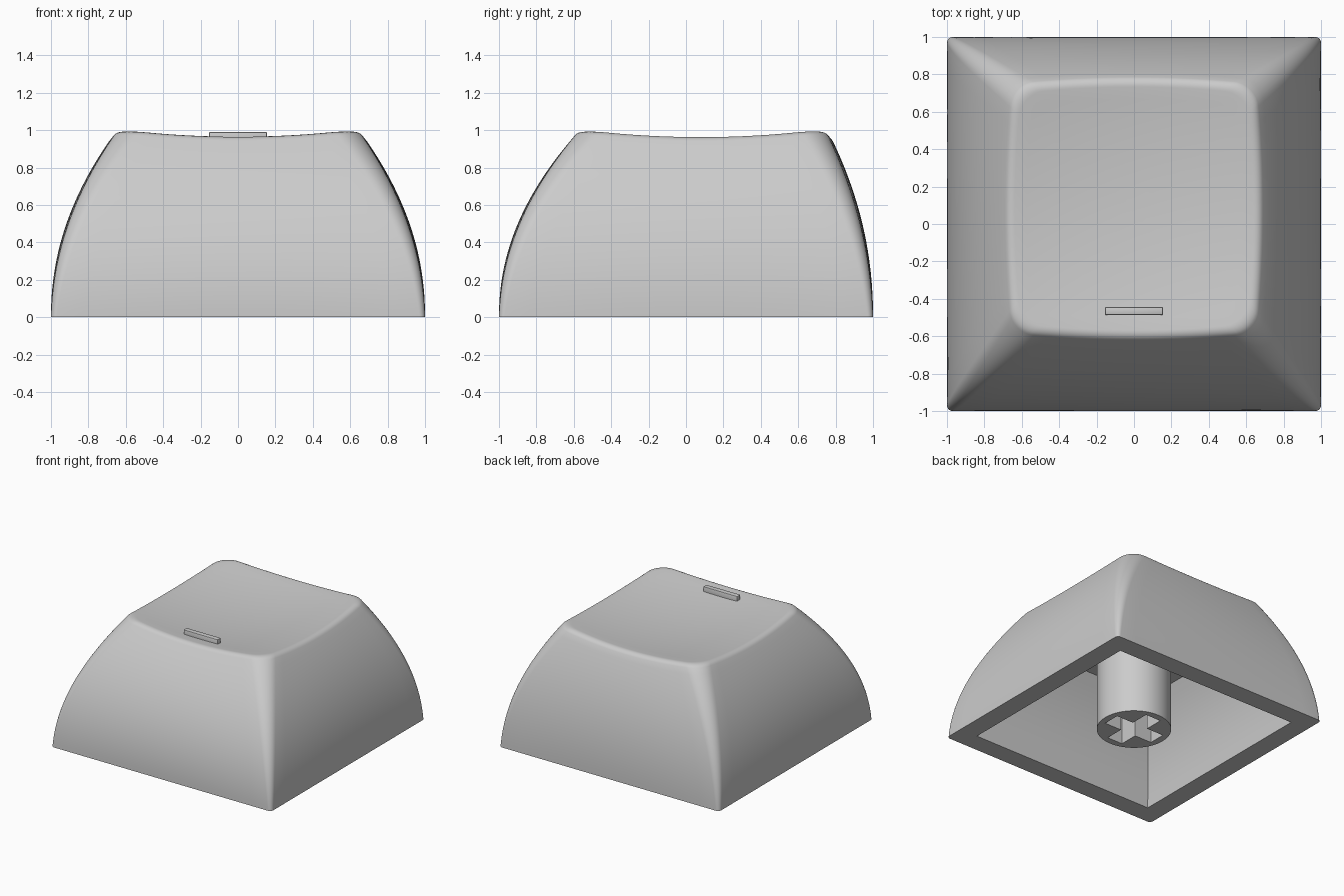
import bpy, bmesh
from math import sin, cos, pi, radians

cube = bpy.data.objects.get("Cube")
if cube:
    bpy.data.objects.remove(cube)

# One plain grey plastic
grey = bpy.data.materials.new("grey_plastic")
grey.use_nodes = True
colour = (0.6, 0.6, 0.6, 1)
grey.diffuse_color = colour
grey.node_tree.nodes["Principled BSDF"].inputs["Base Color"].default_value = colour

DISH_Y = 0.08      # centre of the dished top
FILLET = 0.06      # rounding of the top rim
WALL = 0.16


def finish(bm, name):
    bmesh.ops.recalc_face_normals(bm, faces=bm.faces)
    mesh = bpy.data.meshes.new(name)
    bm.to_mesh(mesh)
    bm.free()
    mesh.materials.append(grey)
    obj = bpy.data.objects.new(name, mesh)
    bpy.context.collection.objects.link(obj)
    return obj


def shade(obj, degrees):
    bpy.ops.object.select_all(action='DESELECT')
    obj.select_set(True)
    bpy.context.view_layer.objects.active = obj
    bpy.ops.object.shade_smooth_by_angle(angle=radians(degrees))


def dish(x, y):
    return 0.917 + 0.11 * (x * x + (y - DISH_Y) ** 2)


def outline(hx, y0, y1, r, bulge, arc=8, side=14):
    """Rounded rectangle whose sides bow outwards."""
    corners = [(hx - r, y1 - r), (r - hx, y1 - r), (r - hx, y0 + r), (hx - r, y0 + r)]
    arcs = [[(cx + r * cos(q * pi / 2 + k / arc * pi / 2),
              cy + r * sin(q * pi / 2 + k / arc * pi / 2)) for k in range(arc + 1)]
            for q, (cx, cy) in enumerate(corners)]
    pts = []
    for q in range(4):
        (ax, ay), (bx, by) = arcs[q][-1], arcs[(q + 1) % 4][0]
        pts += arcs[q]
        pts += [(ax + (bx - ax) * k / side, ay + (by - ay) * k / side) for k in range(1, side)]
    mid, hy = (y0 + y1) / 2, (y1 - y0) / 2
    return [(x + bulge * x / hx * (1 - ((y - mid) / hy) ** 2),
             y + bulge * (y - mid) / hy * (1 - (x / hx) ** 2)) for x, y in pts]


def section(s, inset=0.0, sharp=False):
    """Cap outline at height fraction s, shrunk by inset."""
    bulge = 0 if sharp else 0.035 * s
    e = s ** 2.1
    trim = inset + bulge
    r = 0 if sharp else 0.03 + 0.09 * s
    return outline(1 - 0.31 * e - trim, -(1 - 0.38 * e) + trim,
                   1 - 0.215 * e - trim, r, bulge)


# Cap shell: inner wall, rim, outer wall, rounded edge, dished top
rings = []
for k in range(10, -1, -1):
    s = 0.83 * k / 10
    rings.append([(x, y, s * 0.93) for x, y in section(s, WALL, True)])
for k in range(25):
    s = k / 24
    edge = section(1)
    rings.append([(x, y, s * (dish(*e) - FILLET * 0.5))
                  for (x, y), e in zip(section(s), edge)])
for k in range(1, 7):
    a = radians(30 + 60 * k / 6)
    rings.append([(x, y, dish(x, y) - FILLET * (1 - sin(a)))
                  for x, y in section(1, FILLET * (cos(radians(30)) - cos(a)))])
rim = rings[-1]
for k in range(9, 0, -1):
    f = k / 10
    ring = [(x * f, DISH_Y + (y - DISH_Y) * f) for x, y, z in rim]
    rings.append([(x, y, dish(x, y)) for x, y in ring])

bm = bmesh.new()
loops = [[bm.verts.new(p) for p in ring] for ring in rings]
n = len(loops[0])
for lo, hi in zip(loops, loops[1:]):
    for i in range(n):
        j = (i + 1) % n
        bm.faces.new((lo[i], lo[j], hi[j], hi[i]))
bm.faces.new(loops[0])
centre = bm.verts.new((0, DISH_Y, dish(0, DISH_Y)))
for i in range(n):
    bm.faces.new((loops[-1][i], loops[-1][(i + 1) % n], centre))
bmesh.ops.remove_doubles(bm, verts=bm.verts, dist=1e-5)
shade(finish(bm, "cap_shell"), 35)

# Stem with a cross-shaped socket in its lower end
bm = bmesh.new()
bmesh.ops.create_cone(bm, cap_ends=True, segments=64, radius1=0.28, radius2=0.28, depth=0.8)
bmesh.ops.translate(bm, verts=bm.verts, vec=(0, 0, 0.4))
stem = finish(bm, "stem")

bm = bmesh.new()
arm, half = 0.225, 0.07
cross = []
for q in range(4):
    c, s = round(cos(q * pi / 2)), round(sin(q * pi / 2))
    for x, y in ((arm, -half), (arm, half), (half, half)):
        cross.append(bm.verts.new((x * c - y * s, x * s + y * c, -0.1)))
face = bm.faces.new(cross)
top = bmesh.ops.extrude_face_region(bm, geom=[face])["geom"]
bmesh.ops.translate(bm, verts=[v for v in top if isinstance(v, bmesh.types.BMVert)],
                    vec=(0, 0, 0.6))
cutter = finish(bm, "socket_cutter")
cutter.hide_render = True
cut = stem.modifiers.new("socket", 'BOOLEAN')
cut.operation = 'DIFFERENCE'
cut.solver = 'EXACT'
cut.object = cutter
shade(stem, 30)
bpy.ops.object.modifier_apply(modifier=cut.name)
bpy.data.objects.remove(cutter)
shade(stem, 30)

# Raised finger bar near the front of the dish
bm = bmesh.new()
bmesh.ops.create_cube(bm, size=1)
bmesh.ops.scale(bm, verts=bm.verts, vec=(0.31, 0.042, 0.07))
bmesh.ops.translate(bm, verts=bm.verts, vec=(0, -0.465, 0.955))
bmesh.ops.bevel(bm, geom=bm.edges[:], offset=0.005, segments=2, profile=0.5, affect='EDGES')
shade(finish(bm, "finger_bar"), 40)
